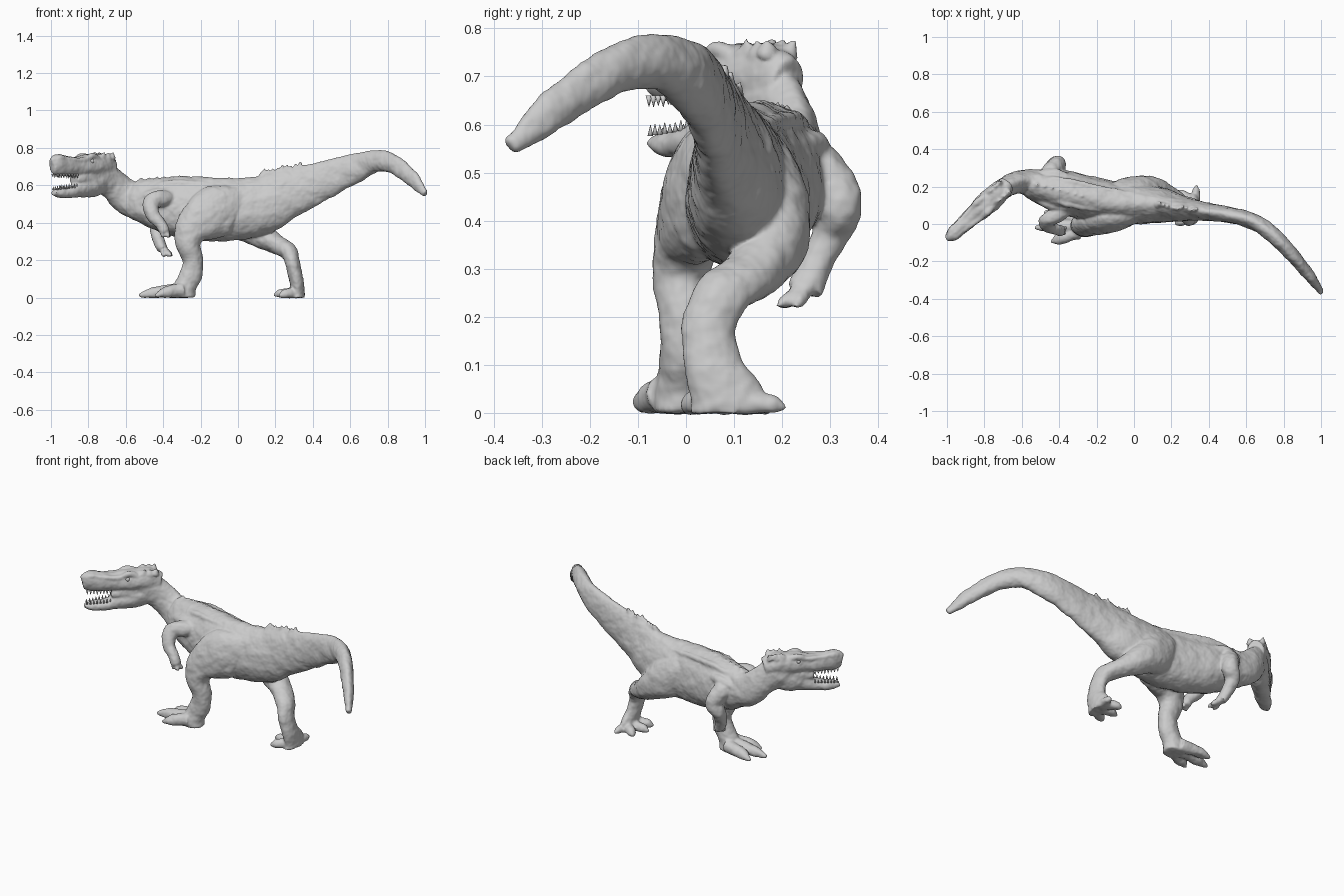
import bpy, bmesh, math, random
from mathutils import Vector, Matrix

random.seed(4)
Z, Y = Vector((0, 0, 1)), Vector((0, 1, 0))


def catmull(a, b, c, d, t):
    return [0.5 * (2 * q + (r - p) * t + (2 * p - 5 * q + 4 * r - s) * t * t
                   + (3 * q - p - 3 * r + s) * t ** 3) for p, q, r, s in zip(a, b, c, d)]


def tube(bm, pts, ref=Z, egg=0.0, sides=28, steps=6):
    """Loft through (x, y, z, radius along ref, radius across)."""
    n = len(pts)
    path = []
    for i in range(n - 1):
        quad = (pts[max(i - 1, 0)], pts[i], pts[i + 1], pts[min(i + 2, n - 1)])
        path += [catmull(*quad, k / steps) for k in range(steps)]
    path.append(pts[-1])
    rings = []
    for i, p in enumerate(path):
        tan = Vector(path[min(i + 1, len(path) - 1)][:3]) - Vector(path[max(i - 1, 0)][:3])
        tan.normalize()
        a = (ref - ref.dot(tan) * tan).normalized()
        b = tan.cross(a)
        ring = []
        for k in range(sides):
            w = 2 * math.pi * k / sides
            co = Vector(p[:3]) + a * p[3] * math.sin(w) + b * p[4] * math.cos(w) * (1 - egg * math.sin(w))
            ring.append(bm.verts.new(co))
        rings.append(ring)
    for r, s in zip(rings, rings[1:]):
        for k in range(sides):
            m = (k + 1) % sides
            bm.faces.new((r[k], r[m], s[m], s[k]))
    bm.faces.new(rings[0][::-1])
    bm.faces.new(rings[-1])


def ball(bm, loc, size):
    m = Matrix.Translation(loc) @ Matrix.Diagonal((*size, 1))
    bmesh.ops.create_uvsphere(bm, u_segments=16, v_segments=10, radius=1, matrix=m)


def spike(bm, loc, direction, r, h):
    d = Vector(direction).normalized()
    m = Matrix.Translation(Vector(loc) + d * h / 2) @ d.to_track_quat('Z', 'Y').to_matrix().to_4x4()
    bmesh.ops.create_cone(bm, cap_ends=True, segments=8, radius1=r, radius2=r * 0.1, depth=h, matrix=m)


def finish(name, bm):
    bmesh.ops.recalc_face_normals(bm, faces=bm.faces[:])
    me = bpy.data.meshes.new(name)
    bm.to_mesh(me)
    bm.free()
    for f in me.polygons:
        f.use_smooth = True
    ob = bpy.data.objects.new(name, me)
    bpy.context.collection.objects.link(ob)
    return ob


def digit(bm, base, tip, r, flat=False):
    """Toe or finger tapering into a claw."""
    a, b = Vector(base), Vector(tip)
    pts = []
    for t, k in ((0, 1.15), (0.45, 0.95), (0.72, 0.85), (0.86, 0.55), (1, 0.22)):
        p = a.lerp(b, t)
        if flat:
            p.z += 0.006 * math.sin(t * math.pi) - 0.006
        pts.append((*p, r * k, r * k))
    tube(bm, pts, sides=14, steps=4)


# head frame: t runs from the nape to the snout tip
nape, snout = Vector((-0.70, 0.19, 0)), Vector((-0.98, -0.065, 0))
fwd = (snout - nape).normalized()
side = Z.cross(fwd)


def head(t, z, s=0.0):
    return nape.lerp(snout, t) + side * s + Z * z


bm = bmesh.new()
# neck, torso and tail
tube(bm, [(-.80, .10, .69, .05, .045), (-.73, .165, .655, .085, .055), (-.66, .21, .60, .082, .056),
          (-.59, .225, .538, .093, .064), (-.50, .20, .515, .12, .092), (-.38, .172, .495, .152, .115),
          (-.25, .14, .478, .168, .116), (-.10, .115, .47, .17, .112), (.03, .11, .475, .163, .108),
          (.14, .10, .50, .155, .092), (.24, .085, .545, .138, .068), (.36, .07, .59, .115, .050),
          (.50, .05, .645, .096, .042), (.62, .02, .69, .08, .042), (.72, -.04, .727, .061, .042),
          (.81, -.125, .724, .053, .038), (.90, -.23, .665, .046, .032), (.96, -.305, .605, .037, .025),
          (1.0, -.364, .555, .017, .014)], egg=0.15, sides=40)

# skull and lower jaw with cheeks
tube(bm, [(*head(t, z), h, w) for t, z, h, w in
          ((-.08, .68, .06, .045), (.1, .70, .07, .058), (.25, .702, .066, .062), (.42, .702, .062, .057),
           (.6, .697, .052, .047), (.8, .704, .055, .043), (.95, .710, .058, .037), (1.05, .70, .04, .022))])
tube(bm, [(*head(t, z), h, w) for t, z, h, w in
          ((.0, .645, .068, .05), (.25, .61, .07, .054), (.45, .592, .058, .050), (.6, .572, .039, .045),
           (.75, .561, .030, .041), (.9, .558, .027, .034), (1.02, .563, .018, .02))])
tube(bm, [(*head(t, z), h, w) for t, z, h, w in
          ((.25, .645, .05, .05), (.48, .635, .045, .046), (.63, .63, .025, .036))])
# brows, nostril ridges and head crest
for s in (-1, 1):
    tube(bm, [(*head(t, z, s * w), r, r) for t, z, w, r in
              ((.24, .738, .034, .014), (.38, .754, .038, .019), (.52, .737, .036, .014),
               (.75, .738, .026, .013), (.93, .748, .02, .015), (1.0, .735, .014, .012))], sides=12)
    for t in (.0, .08, .17):
        spike(bm, head(t, .748, s * .03), Z + side * s * .3 - fwd * .4, .026, .032 + .008 * random.random())

# striding front leg and trailing back leg
tube(bm, [(.12, .10, .53, .03, .05), (.0, .065, .51, .06, .09), (-.12, .033, .46, .076, .14),
          (-.235, .005, .375, .068, .10), (-.265, -.01, .29, .057, .07), (-.240, -.005, .20, .05, .054),
          (-.252, -.008, .12, .047, .058), (-.285, -.01, .05, .053, .056), (-.285, -.01, .0, .055, .057)], ref=Y)
tube(bm, [(-.16, .14, .52, .04, .05), (-.08, .16, .50, .07, .09), (.0, .175, .43, .08, .115),
          (.09, .182, .36, .073, .085), (.185, .143, .295, .062, .054), (.268, .078, .248, .058, .046),
          (.292, .046, .18, .056, .037), (.312, .06, .09, .062, .037), (.318, .085, .03, .076, .037),
          (.318, .088, .0, .08, .037)], ref=Y)
for tip in ((-.445, -.097, .014), (-.528, -.02, .016), (-.48, .065, .014)):
    digit(bm, (-.30, tip[1] * .45, .045), tip, .034, True)
for tip in ((.22, .0, .014), (.19, .085, .016), (.233, .175, .014)):
    digit(bm, (.315, .08 + (tip[1] - .08) * .4, .03), tip, .029, True)
digit(bm, (.325, .11, .025), (.335, .21, .014), .024, True)

# near and far arms with fingers
tube(bm, [(-.34, .10, .52, .03, .04), (-.40, .055, .53, .042, .045), (-.462, .02, .51, .038, .045),
          (-.458, -.012, .445, .034, .037), (-.415, -.03, .395, .030, .032), (-.39, -.035, .35, .03, .028)], ref=Y)
tube(bm, [(-.46, .21, .53, .05, .055), (-.44, .27, .51, .055, .055), (-.41, .318, .435, .048, .045),
          (-.435, .302, .375, .04, .038), (-.425, .272, .31, .034, .032), (-.40, .248, .255, .038, .026)], ref=Y)
for dx, dy in ((-.02, -.02), (.02, -.025), (.025, .015)):
    digit(bm, (-.39, -.035, .355), (-.385 + dx, -.03 + dy, .32), .015)
    digit(bm, (-.40, .25, .26), (-.375 + dx, .212 + dy, .22), .018)

# shoulder blades and back folds
for s in (-1, 1):
    tube(bm, [(-.55, .215 + s * .03, .575, .012, .012), (-.36, .17 + s * .06, .61, .018, .018),
              (-.18, .135 + s * .055, .605, .016, .016), (.06, .11 + s * .035, .595, .012, .012)], sides=12)
    tube(bm, [(-.52, .20 + s * .06, .54, .02, .02), (-.43, .185 + s * .085, .55, .035, .03),
              (-.30, .15 + s * .075, .56, .015, .015)], sides=12)

# bony ridge along the back
for i in range(9):
    x = .13 + i * .024
    spike(bm, (x, .10 - (x - .14) * .14, .645 + (x - .13) * .17), (.3, random.uniform(-.3, .3), 1),
          .022, .038 + .015 * random.random())
for i in range(7):
    x = -.52 + i * .04
    spike(bm, (x, .205 - (x + .5) * .25, .62 + .01 * i / 7), (.3, 0, 1), .018, .027)

for v in bm.verts:
    v.co.z = max(v.co.z, 0)
body = finish("body", bm)
rm = body.modifiers.new("fuse", 'REMESH')
rm.mode = 'VOXEL'
rm.voxel_size = 0.006
rm.use_smooth_shade = True
sm = body.modifiers.new("soften", 'SMOOTH')
sm.factor = 0.5
sm.iterations = 8
# loose skin and muscle unevenness
skin = bpy.data.textures.new("skin", 'CLOUDS')
skin.noise_scale = 0.06
dp = body.modifiers.new("skin", 'DISPLACE')
dp.texture = skin
dp.strength = 0.012
dp.mid_level = 0.45

# teeth in both jaws
bm = bmesh.new()
for s in (-1, 1):
    for i in range(8):
        t = .65 + i * .048
        w = .035 - .014 * (i / 7) ** 2
        h = .016 + .008 * random.random()
        spike(bm, head(t, .660, s * w), -Z, .007, h)
        spike(bm, head(t, .576 + .012 * (1 - i / 7), s * (w - .004)), Z, .006, h)
finish("teeth", bm)

# eyes
bm = bmesh.new()
for s in (-1, 1):
    ball(bm, head(.4, .728, s * .045), (.013, .013, .013))
finish("eyes", bm)
